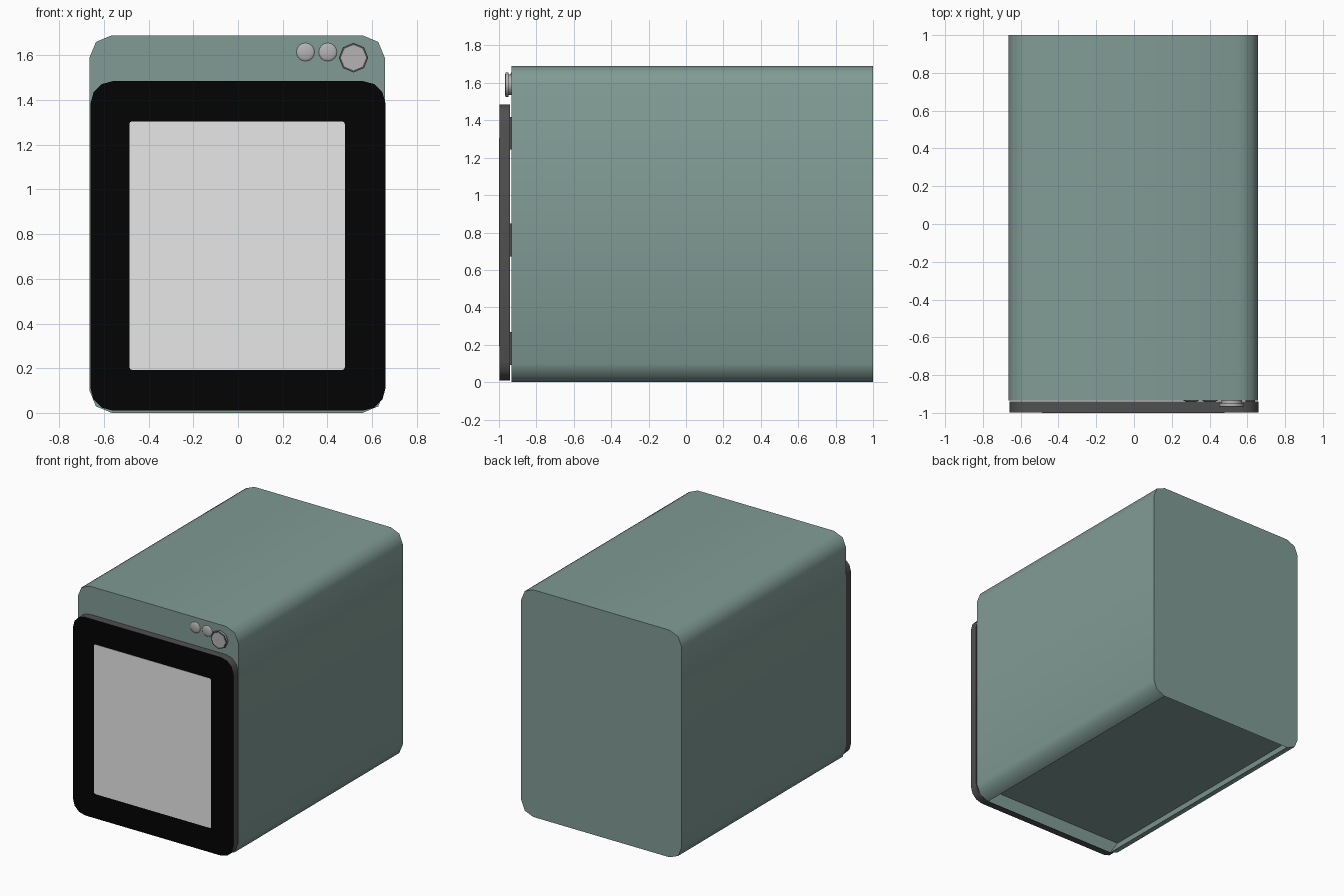
import bpy, bmesh, math
from mathutils import Matrix

if "Cube" in bpy.data.objects:
    bpy.data.objects.remove(bpy.data.objects["Cube"])


def material(name, rgb):
    m = bpy.data.materials.new(name)
    m.diffuse_color = (*rgb, 1)
    m.use_nodes = True
    m.node_tree.nodes["Principled BSDF"].inputs["Base Color"].default_value = m.diffuse_color
    return m


GREEN = material("sage green", (0.22, 0.33, 0.30))
BLACK = material("black", (0.001, 0.001, 0.001))
DARK = material("dark grey", (0.08, 0.08, 0.08))
PANE = material("light grey", (0.8, 0.8, 0.8))
METAL = material("metal grey", (0.46, 0.45, 0.45))


def finish(name, bm, mats, angle=50):
    bmesh.ops.recalc_face_normals(bm, faces=bm.faces)
    me = bpy.data.meshes.new(name)
    bm.to_mesh(me)
    bm.free()
    ob = bpy.data.objects.new(name, me)
    bpy.context.collection.objects.link(ob)
    for m in mats:
        me.materials.append(m)
    bpy.ops.object.select_all(action='DESELECT')
    ob.select_set(True)
    bpy.context.view_layer.objects.active = ob
    bpy.ops.object.shade_smooth_by_angle(angle=math.radians(angle))
    return ob


def rounded_slab(x0, x1, z0, z1, y0, y1, r, seg=2):
    """Rounded rectangle in the xz plane, extruded along y."""
    bm = bmesh.new()
    verts = []
    corners = [(x1 - r, z1 - r, 0), (x0 + r, z1 - r, 90),
               (x0 + r, z0 + r, 180), (x1 - r, z0 + r, 270)]
    for cx, cz, start in corners:
        for i in range(seg + 1):
            a = math.radians(start + 90 * i / seg)
            verts.append(bm.verts.new((cx + r * math.cos(a), y0, cz + r * math.sin(a))))
    face = bm.faces.new(verts)
    ext = bmesh.ops.extrude_face_region(bm, geom=[face], use_keep_orig=True)
    moved = [g for g in ext["geom"] if isinstance(g, bmesh.types.BMVert)]
    bmesh.ops.translate(bm, verts=moved, vec=(0, y1 - y0, 0))
    bmesh.ops.recalc_face_normals(bm, faces=bm.faces)
    return bm


def disc(bm, x, z, r, y0, y1, sides):
    """Cylinder along y."""
    mat = Matrix.Translation((x, (y0 + y1) / 2, z)) @ Matrix.Rotation(math.pi / 2, 4, 'X')
    bmesh.ops.create_cone(bm, cap_ends=True, segments=sides, radius1=r,
                          radius2=r, depth=y1 - y0, matrix=mat)


# Cabinet, hollow underneath: the recess widens up to a raised floor
bm = rounded_slab(-0.665, 0.657, 0, 1.69, -0.934, 1.0, 0.1)
bottom = min(bm.faces, key=lambda f: f.calc_center_median().z)
bmesh.ops.inset_region(bm, faces=[bottom], thickness=0.004)
for v in bottom.verts:
    v.co.x = math.copysign(0.63, v.co.x)
    v.co.z = 0.1
finish("cabinet", bm, [GREEN])

# Door: grey edges, black front
bm = rounded_slab(-0.66, 0.66, 0.01, 1.485, -0.998, -0.941, 0.1, 3)
for f in bm.faces:
    f.material_index = 1 if f.normal.y < -0.9 else 0
finish("door", bm, [DARK, BLACK])

# Door window plate
bm = rounded_slab(-0.486, 0.478, 0.192, 1.305, -1.0, -0.997, 0.012)
finish("door_window", bm, [PANE])

# Three hinges in the gap on the right
for i, z in enumerate((0.18, 0.76, 1.33)):
    bm = bmesh.new()
    bmesh.ops.create_cube(bm, size=1, matrix=Matrix.Translation((0.615, -0.941, z))
                          @ Matrix.Diagonal((0.05, 0.018, 0.175, 1)))
    finish(f"hinge_{i + 1}", bm, [DARK])

# Two domed buttons
for i, x in enumerate((0.302, 0.402)):
    bm = bmesh.new()
    bmesh.ops.create_uvsphere(bm, u_segments=16, v_segments=10, radius=0.042,
                              matrix=Matrix.Translation((x, -0.932, 1.615))
                              @ Matrix.Diagonal((1, 0.25, 1, 1))
                              @ Matrix.Rotation(math.pi / 2, 4, 'X'))
    finish(f"button_{i + 1}", bm, [METAL])

# Octagonal dial: stem, rim and cap
bm = bmesh.new()
disc(bm, 0.517, 1.59, 0.055, -0.95, -0.93, 8)
disc(bm, 0.517, 1.59, 0.066, -0.964, -0.948, 8)
finish("dial", bm, [METAL])
bm = bmesh.new()
disc(bm, 0.517, 1.59, 0.066, -0.9655, -0.963, 8)
finish("dial_rim", bm, [DARK])
bm = bmesh.new()
disc(bm, 0.517, 1.59, 0.057, -0.967, -0.964, 8)
finish("dial_cap", bm, [METAL])
